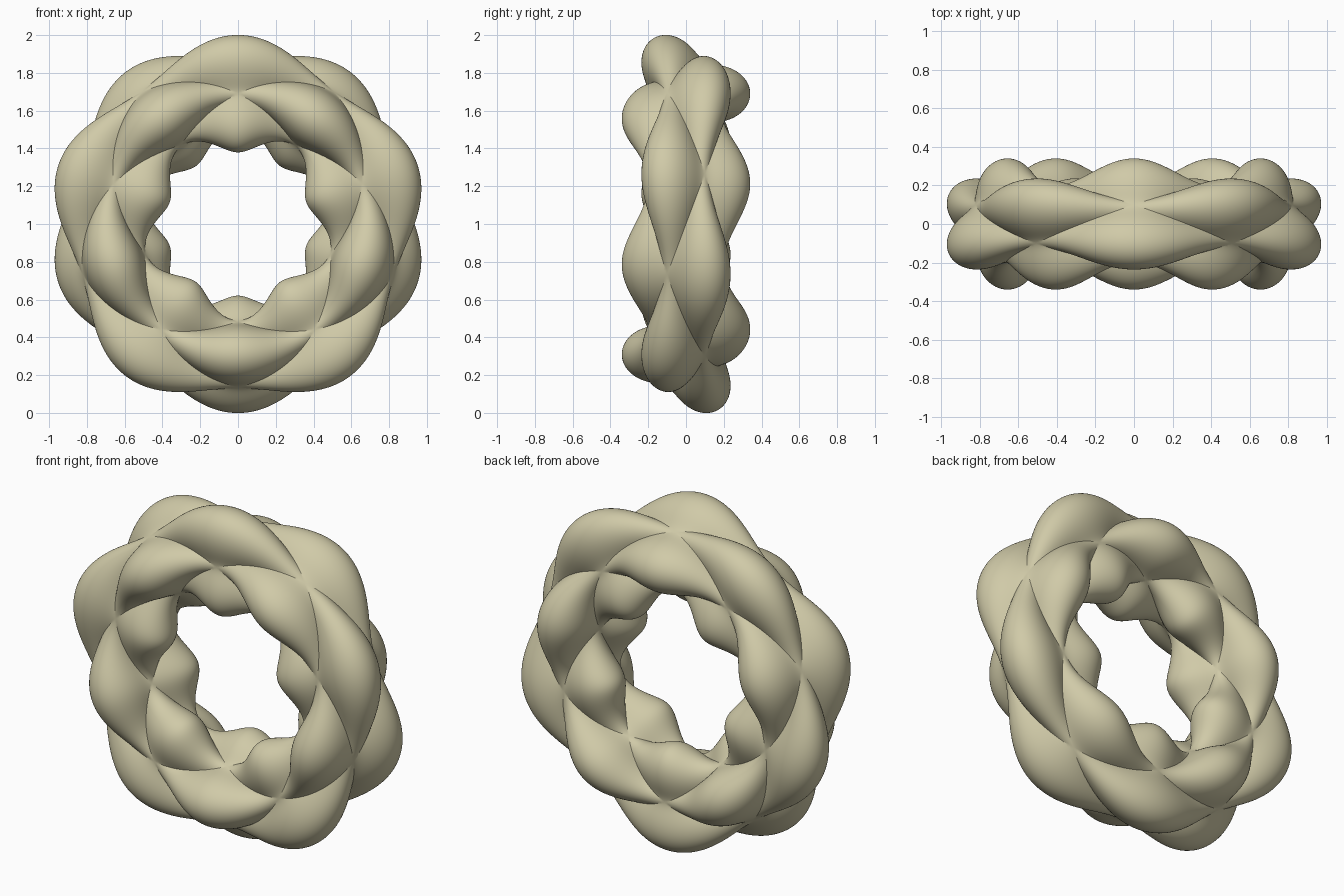
import bpy, bmesh
from math import sin, cos, pi, radians

cube = bpy.data.objects.get("Cube")
if cube:
    bpy.data.objects.remove(cube)

RING = 0.69        # radius of the ring's centre line
TUBE = 0.20        # tube radius in the valleys
BUMP = 0.07        # swelling of the lobes
LOBES_ROUND, LOBES_TUBE = 5, 3
NU, NV = 320, 192  # steps chosen so the creases run through vertices


def swell(i, j):
    """Lobe height: zero along the diagonal creases, highest mid-lobe."""
    u, v = 2 * pi * i / NU, 2 * pi * j / NV
    return abs(sin(LOBES_ROUND * u) + sin(LOBES_TUBE * v))


def point(i, j):
    u, v = 2 * pi * i / NU, 2 * pi * j / NV
    r = TUBE + BUMP * swell(i, j)
    d = RING + r * cos(v)
    return d * cos(u), -r * sin(v), 1 + d * sin(u)


# Lobed ring, triangulated along the valleys to keep the creases clean
bm = bmesh.new()
grid = [[bm.verts.new(point(i, j)) for j in range(NV)] for i in range(NU)]
for i in range(NU):
    for j in range(NV):
        quad = [(i, j), (i + 1, j), (i + 1, j + 1), (i, j + 1)]
        a, b, c, d = [grid[p % NU][q % NV] for p, q in quad]
        h = [swell(p, q) for p, q in quad]
        if h[0] + h[2] < h[1] + h[3]:
            tris = (a, b, c), (a, c, d)
        else:
            tris = (a, b, d), (b, c, d)
        for t in tris:
            bm.faces.new(t)
bmesh.ops.recalc_face_normals(bm, faces=bm.faces)
mesh = bpy.data.meshes.new("lobed_ring")
bm.to_mesh(mesh)
bm.free()
ring = bpy.data.objects.new("lobed_ring", mesh)
bpy.context.collection.objects.link(ring)

# Pale khaki finish
mat = bpy.data.materials.new("pale_khaki")
mat.use_nodes = True
colour = (0.63, 0.59, 0.39, 1)
mat.diffuse_color = colour
mat.node_tree.nodes["Principled BSDF"].inputs["Base Color"].default_value = colour
mesh.materials.append(mat)

# Smooth lobes with sharp creases
bpy.ops.object.select_all(action='DESELECT')
ring.select_set(True)
bpy.context.view_layer.objects.active = ring
bpy.ops.object.shade_smooth_by_angle(angle=radians(30))
